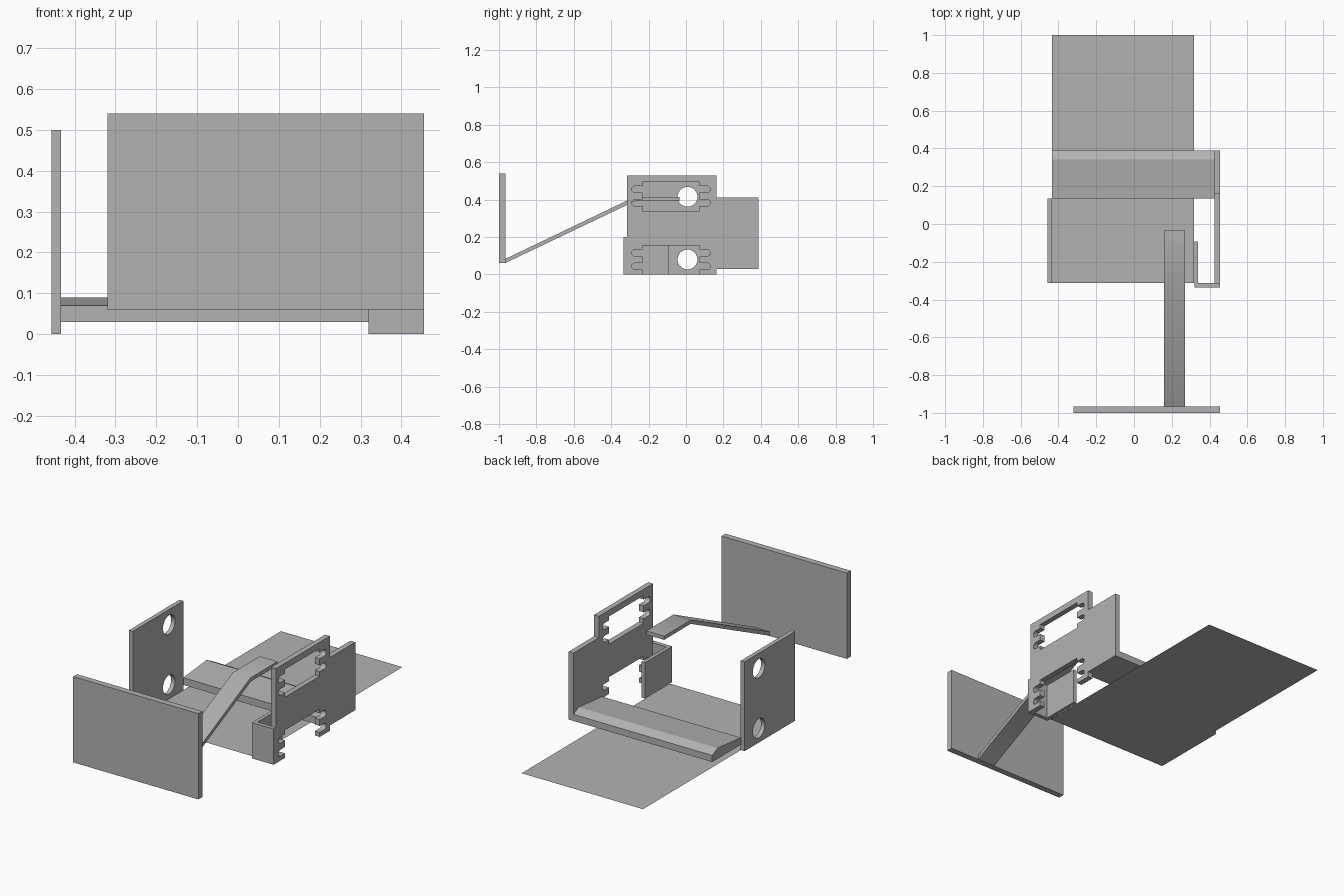
import bpy, math
from mathutils import Matrix

cube = bpy.data.objects.get("Cube")
if cube:
    bpy.data.objects.remove(cube, do_unlink=True)

grey = bpy.data.materials.new("plain_grey")
grey.use_nodes = True
colour = (0.45, 0.45, 0.45, 1)
grey.diffuse_color = colour
grey.node_tree.nodes["Principled BSDF"].inputs["Base Color"].default_value = colour


def finish(name, mesh):
    mesh.materials.clear()
    mesh.materials.append(grey)
    mesh.shade_smooth()
    mesh.set_sharp_from_angle(angle=math.radians(30))
    ob = bpy.data.objects.new(name, mesh)
    bpy.context.scene.collection.objects.link(ob)
    return ob


def prism(name, loops, x0, x1):
    """Extrude closed (y, z) loops along x; inner loops become holes."""
    curve = bpy.data.curves.new(name, "CURVE")
    curve.dimensions = "2D"
    curve.fill_mode = "BOTH"
    curve.extrude = (x1 - x0) / 2
    for loop in loops:
        spline = curve.splines.new("POLY")
        spline.points.add(len(loop) - 1)
        spline.use_cyclic_u = True
        for point, (y, z) in zip(spline.points, loop):
            point.co = (y, z, 0, 1)
    temp = bpy.data.objects.new(name + "_outline", curve)
    bpy.context.scene.collection.objects.link(temp)
    bpy.context.view_layer.update()
    graph = bpy.context.evaluated_depsgraph_get()
    mesh = bpy.data.meshes.new_from_object(temp.evaluated_get(graph))
    bpy.data.objects.remove(temp, do_unlink=True)
    # Local x, y, z become world y, z, x
    mesh.transform(Matrix(((0, 0, 1, (x0 + x1) / 2), (1, 0, 0, 0),
                           (0, 1, 0, 0), (0, 0, 0, 1))))
    # Weld the caps to the sides
    import bmesh
    bm = bmesh.new()
    bm.from_mesh(mesh)
    bmesh.ops.remove_doubles(bm, verts=bm.verts, dist=0.0002)
    bmesh.ops.recalc_face_normals(bm, faces=bm.faces)
    bm.to_mesh(mesh)
    bm.free()
    return finish(name, mesh)


def rect(y0, y1, z0, z1):
    return [(y0, z0), (y1, z0), (y1, z1), (y0, z1)]


def arc(cy, cz, r, start, end, n):
    return [(cy + r * math.cos(a), cz + r * math.sin(a))
            for a in (math.radians(start + (end - start) * i / n) for i in range(n + 1))]


def window(z0):
    """Opening with two round-ended slots on each side, from lower right to lower left."""
    y0, y1, reach, r = -0.233, 0.073, 0.039, 0.018
    slots = (z0 + 0.043, z0 + 0.115)
    pts = [(y1, z0)]
    for z in slots:
        pts += [(y1, z - r)] + arc(y1 + reach, z, r, -90, 90, 10) + [(y1, z + r)]
    pts += [(y1, z0 + 0.155), (y0, z0 + 0.155)]
    for z in reversed(slots):
        pts += [(y0, z + r)] + arc(y0 - reach, z, r, 90, 270, 10) + [(y0, z - r)]
    return pts + [(y0, z0)]


# Upright front panel
prism("front_panel", [rect(-1, -0.965, 0.06, 0.54)], -0.32, 0.455)

# Bent arm from the panel's foot up to a level tongue
prism("bent_arm", [[(-0.968, 0.06), (-0.27, 0.393), (-0.035, 0.393),
                    (-0.035, 0.414), (-0.275, 0.414), (-0.968, 0.082)]], 0.16, 0.27)

# Slotted side plate: lower window is open at the bottom, upper one is closed
outline = [(-0.335, 0)] + window(0)[::-1] + [
    (0.163, 0), (0.163, 0.03), (0.388, 0.03), (0.388, 0.41), (0.163, 0.41),
    (0.163, 0.53), (-0.315, 0.53), (-0.315, 0.2), (-0.335, 0.2)]
prism("slotted_side_plate", [outline, window(0.34)], 0.425, 0.455)

# Folded flange and its inner lip
prism("side_flange", [rect(-0.335, -0.312, 0, 0.2)], 0.32, 0.425)
prism("flange_lip", [rect(-0.312, -0.093, 0, 0.2)], 0.32, 0.34)

# Opposite side plate with two round holes
holes = [arc(0.008, z, 0.053, 0, 348.75, 31) for z in (0.08, 0.415)]
prism("holed_side_plate", [rect(-0.312, 0.135, 0, 0.5)] + holes, -0.457, -0.433)

# Rear crossbar with a gently ramped top
prism("rear_crossbar", [[(0.135, 0.03), (0.388, 0.03), (0.388, 0.067),
                         (0.342, 0.09), (0.135, 0.07)]], -0.434, 0.425)

# Paper-thin base sheet
sheet = bpy.data.meshes.new("base_sheet")
sheet.from_pydata([(-0.434, -0.312, 0), (0.318, -0.312, 0), (0.318, 1, 0), (-0.434, 1, 0)],
                  [], [(0, 1, 2, 3)])
finish("base_sheet", sheet)
